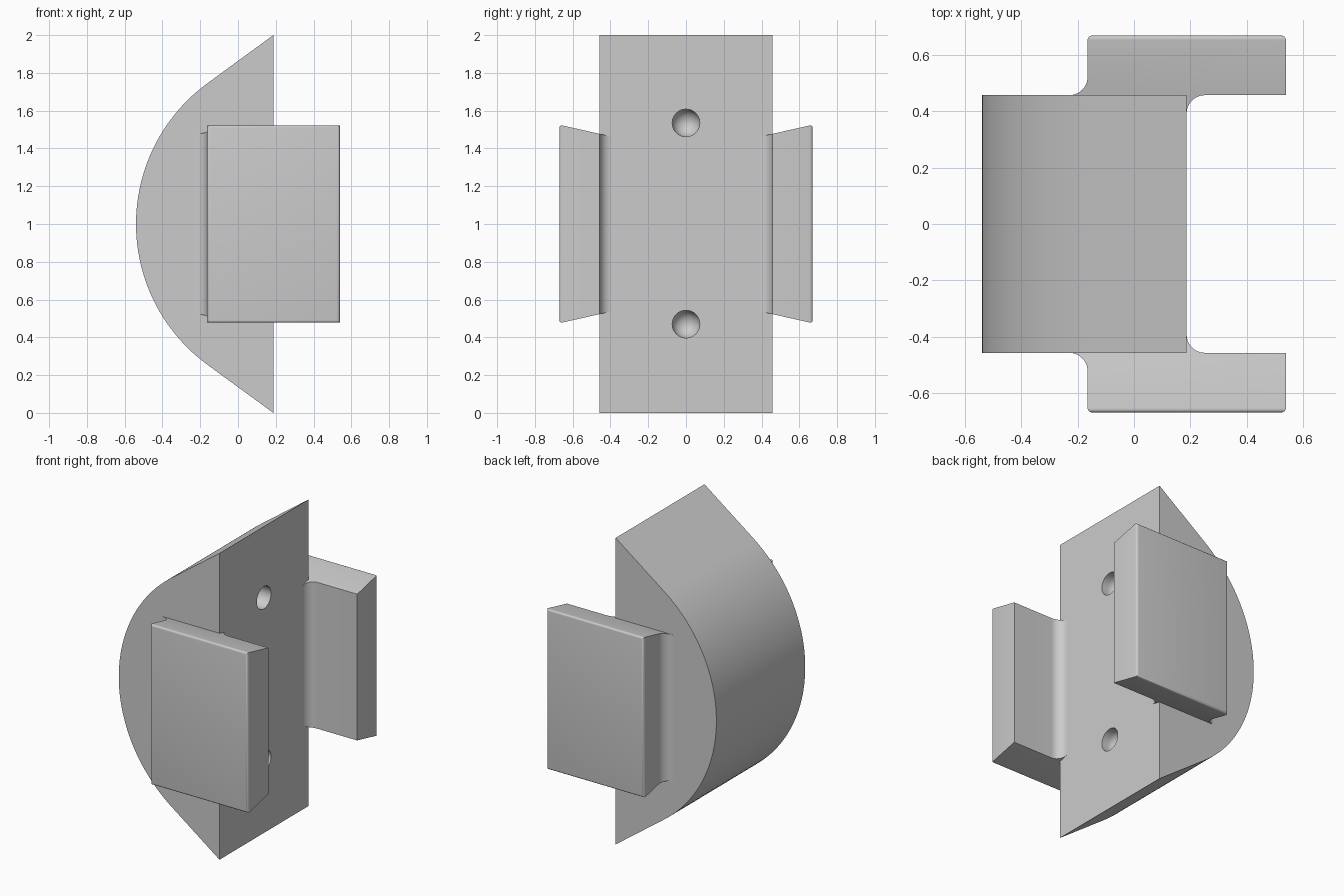
import bpy, bmesh
from math import pi, sin, cos, radians, atan2
from mathutils import Vector

if "Cube" in bpy.data.objects:
    bpy.data.objects.remove(bpy.data.objects["Cube"])

grey = bpy.data.materials.new("light grey")
grey.use_nodes = True
colour = (0.6, 0.6, 0.6, 1)
grey.diffuse_color = colour
grey.node_tree.nodes["Principled BSDF"].inputs["Base Color"].default_value = colour

FACE_X, HALF_W, MID_Z = 0.187, 0.458, 1.0


def make_object(name, bm):
    bmesh.ops.recalc_face_normals(bm, faces=bm.faces)
    mesh = bpy.data.meshes.new(name)
    bm.to_mesh(mesh)
    bm.free()
    mesh.materials.append(grey)
    obj = bpy.data.objects.new(name, mesh)
    bpy.context.collection.objects.link(obj)
    return obj


def arc(cx, cy, r, start, end, steps):
    angles = [radians(start + (end - start) * i / steps) for i in range(steps + 1)]
    return [(cx + r * cos(a), cy + r * sin(a)) for a in angles]


def prism(lower, upper):
    """Close two matching outlines into a solid."""
    bm = bmesh.new()
    a = [bm.verts.new(p) for p in lower]
    b = [bm.verts.new(p) for p in upper]
    bm.faces.new(a)
    bm.faces.new(b)
    for i in range(len(a)):
        j = (i + 1) % len(a)
        bm.faces.new((a[i], a[j], b[j], b[i]))
    return bm


def apply_and_smooth(obj):
    for o in bpy.context.selected_objects:
        o.select_set(False)
    bpy.context.view_layer.objects.active = obj
    obj.select_set(True)
    for mod in list(obj.modifiers):
        bpy.ops.object.modifier_apply(modifier=mod.name)
    bpy.ops.object.shade_smooth_by_angle(angle=radians(32))


# Body: flat face at +x, round nose at -x, straight tangents to the tips
outline = [(FACE_X, 0), (FACE_X, 2)] + arc(0.383, MID_Z, 0.923, 125.8, 234.2, 48)
body = make_object("body", prism([(x, -HALF_W, z) for x, z in outline],
                                 [(x, HALF_W, z) for x, z in outline]))

# Blind round-bottomed holes in the flat face
for z in (0.47, 1.535):
    r = 0.073
    profile = [(0.3, 0), (0.3, r)] + arc(0.145, 0, r, 90, 180, 10)
    bm = bmesh.new()
    verts = [bm.verts.new((x, 0, z + h)) for x, h in profile]
    edges = [bm.edges.new(pair) for pair in zip(verts, verts[1:])]
    bmesh.ops.spin(bm, geom=verts + edges, cent=(0, 0, z), axis=(1, 0, 0),
                   angle=2 * pi, steps=40)
    bmesh.ops.remove_doubles(bm, verts=bm.verts, dist=1e-4)
    cutter = make_object("hole_cutter", bm)
    cutter.hide_render = True
    cut = body.modifiers.new("hole", 'BOOLEAN')
    cut.operation = 'DIFFERENCE'
    cut.solver = 'EXACT'
    cut.object = cutter
apply_and_smooth(body)
for o in [o for o in bpy.data.objects if o.name.startswith("hole_cutter")]:
    bpy.data.objects.remove(o)

# Side arms: filleted plan, flaring in height toward the outer face
OUT_Y, BACK_X, TIP_X, R = 0.67, -0.165, 0.54, 0.065
plan = arc(BACK_X - R, HALF_W + R, R, -90, 0, 10)
plan += [(BACK_X, OUT_Y), (TIP_X, OUT_Y), (TIP_X, HALF_W)]
plan += arc(FACE_X + R, HALF_W - R, R, 90, 180, 10)
plan += [(FACE_X - 0.05, HALF_W - R), (BACK_X - R, HALF_W - 0.03)]


def half_height(y):
    return 0.525 - (OUT_Y - y) * 0.225


bm = prism([(x, y, MID_Z - half_height(y)) for x, y in plan],
           [(x, y, MID_Z + half_height(y)) for x, y in plan])
rim = [e for e in bm.edges if all(v.co.y > OUT_Y - 1e-4 for v in e.verts)]
bmesh.ops.bevel(bm, geom=rim, offset=0.016, segments=4, profile=0.5, affect='EDGES')
arms = make_object("side_arms", bm)
mirror = arms.modifiers.new("mirror", 'MIRROR')
mirror.use_axis = (False, True, False)
mirror.use_mirror_merge = False
apply_and_smooth(arms)
